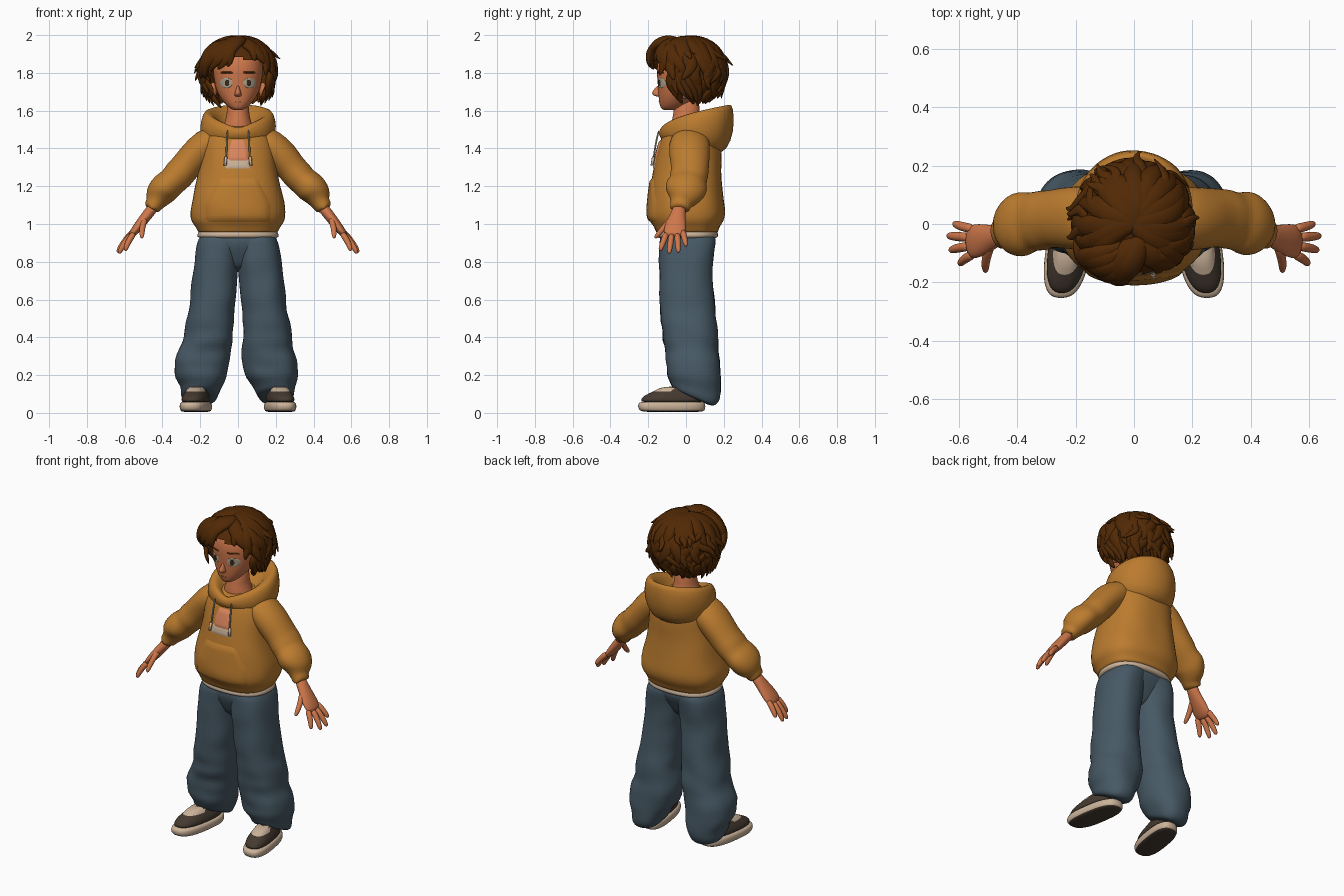
import bpy, bmesh, math, random
from mathutils import Vector, noise
from mathutils.bvhtree import BVHTree

random.seed(4)
if "Cube" in bpy.data.objects:
    bpy.data.objects.remove(bpy.data.objects["Cube"])


def material(name, *rgb):
    m = bpy.data.materials.new(name)
    m.use_nodes = True
    m.diffuse_color = (*rgb, 1)
    bsdf = m.node_tree.nodes["Principled BSDF"]
    bsdf.inputs["Base Color"].default_value = (*rgb, 1)
    bsdf.inputs["Roughness"].default_value = 0.8
    return m


OCHRE = material("ochre_cotton", .5, .2, .028)
DENIM = material("blue_denim", .063, .1, .13)
HAIR = material("brown_hair", .083, .022, .0015)
SKIN = material("warm_skin", .62, .185, .07)
SHOE = material("dark_shoe_brown", .06, .042, .03)
CREAM = material("cream", .6, .45, .32)
EYE = material("eye_grey", .42, .37, .27)
IRIS = material("iris_brown", .05, .025, .01)
CORAL = material("coral_print", .72, .24, .11)
LIP = material("lip", .45, .11, .04)


def finish(name, bm, mats, smooth=1, rule=None):
    bmesh.ops.recalc_face_normals(bm, faces=bm.faces)
    for f in bm.faces:
        f.smooth = True
        if rule:
            f.material_index = rule(f)
    me = bpy.data.meshes.new(name)
    bm.to_mesh(me)
    bm.free()
    ob = bpy.data.objects.new(name, me)
    bpy.context.collection.objects.link(ob)
    for m in mats:
        me.materials.append(m)
    if smooth:
        ob.modifiers.new("smooth", "SUBSURF").levels = smooth
        ob.modifiers["smooth"].render_levels = smooth
    return ob


def skin(bm, rings, folds=0):
    rows = []
    for ring in rings:
        mid = sum(ring, Vector()) / len(ring)
        rows.append([bm.verts.new(mid + (p - mid) * (1 + folds * noise.noise((p.x * 8, p.y * 8, p.z * 14))))
                     for p in ring])
    n = len(rows[0])
    for a, b in zip(rows, rows[1:]):
        for i in range(n):
            bm.faces.new((a[i], a[(i + 1) % n], b[(i + 1) % n], b[i]))
    bm.faces.new(rows[0])
    bm.faces.new(rows[-1])


# Level or tilted rounded section: centre x, half width, front y, back y, front z, back z
def section(cx, rx, yf, yb, zf, zb=None, e=2.0, bend=1.0, n=28):
    zb = zf if zb is None else zb
    pts = []
    for i in range(n):
        a = math.tau * i / n
        s, c = math.sin(a), math.cos(a)
        x = math.copysign(abs(s) ** (2 / e), s)
        y = math.copysign(abs(c) ** (2 / e), c)
        t = ((1 - y) / 2) ** bend
        pts.append(Vector((cx + rx * x, (yf + yb) / 2 - (yb - yf) / 2 * y, zf + (zb - zf) * t)))
    return pts


def loft(name, rows, mats, folds=0, rule=None, **kw):
    bm = bmesh.new()
    skin(bm, [section(*r, **kw) for r in rows], folds)
    return finish(name, bm, mats, 1, rule)


# Tube through (x, y, z, radius along y, radius across)
def tube(bm, path, n=12, folds=0, centre=None):
    pts = [Vector(p[:3]) for p in path]
    rings = []
    for i, p in enumerate(pts):
        t = (pts[min(i + 1, len(pts) - 1)] - pts[max(i - 1, 0)]).normalized()
        u = (p - centre) if centre else Vector((0, 1, 0))
        u = (u - t * u.dot(t)).normalized()
        v = t.cross(u)
        rings.append([p + u * path[i][3] * math.cos(math.tau * k / n)
                      + v * path[i][4] * math.sin(math.tau * k / n) for k in range(n)])
    skin(bm, rings, folds)


def ball(name, loc, size, mat):
    bm = bmesh.new()
    bmesh.ops.create_uvsphere(bm, u_segments=20, v_segments=12, radius=1)
    for v in bm.verts:
        v.co = Vector(loc) + v.co * Vector(size)
    return finish(name, bm, [mat], 0)


# Thin plate laid on the front of a target; rows are (z, x from, x to)
def plate(name, target, rows, mat, lift=.005, cols=10):
    bpy.context.view_layer.update()
    tree = BVHTree.FromObject(target, bpy.context.evaluated_depsgraph_get())
    bm = bmesh.new()
    grid = []
    for j, (z, x0, x1) in enumerate(rows):
        line = []
        for i in range(cols + 1):
            x = x0 + (x1 - x0) * i / cols
            hit = tree.ray_cast(Vector((x, -1, z)), Vector((0, 1, 0)))[0]
            edge = i in (0, cols) or j in (0, len(rows) - 1)
            line.append(bm.verts.new((x, (hit.y if hit else 0) - (-.002 if edge else lift), z)))
        grid.append(line)
    for a, b in zip(grid, grid[1:]):
        for i in range(cols):
            bm.faces.new((a[i], a[i + 1], b[i + 1], b[i]))
    return finish(name, bm, [mat], 0)


def oval(x, z, rx, rz, n=10):
    return [(z + rz * math.cos(math.pi * i / n), x - rx * math.sin(math.pi * i / n) - .0005,
             x + rx * math.sin(math.pi * i / n) + .0005) for i in range(n + 1)]


# Hoodie body, hood and shirt hem
body = loft("hoodie_body", [(0, .19, -.14, .155, .965), (0, .217, -.16, .17, .947), (0, .224, -.167, .177, .985),
    (0, .25, -.192, .2, 1.012), (0, .254, -.2, .208, 1.06), (0, .246, -.2, .205, 1.12), (0, .228, -.19, .195, 1.2),
    (0, .21, -.175, .187, 1.28), (0, .203, -.16, .187, 1.36), (0, .198, -.142, .185, 1.43),
    (0, .17, -.12, .165, 1.49), (0, .11, -.08, .12, 1.53)], [OCHRE], .05, e=2.4)
loft("hood", [(0, .085, -.055, .12, 1.46, 1.52), (0, .107, -.095, .18, 1.495, 1.58), (0, .15, -.115, .22, 1.508, 1.63),
    (0, .18, -.132, .243, 1.506, 1.637), (0, .2, -.145, .256, 1.488, 1.585), (0, .208, -.146, .254, 1.465, 1.49),
    (0, .18, -.125, .222, 1.44, 1.39), (0, .12, -.08, .15, 1.42, 1.36)], [OCHRE], .04, bend=.52)
loft("shirt_hem", [(0, .19, -.14, .15, .98), (0, .216, -.158, .171, .955), (0, .219, -.16, .173, .93),
    (0, .2, -.14, .155, .922)], [CREAM], e=2.4)

# Pouch pocket, chest print and drawstrings
plate("pouch_pocket", body, [(1.245 - .02 * i, -.1 - .011 * min(i, 7), .1 + .011 * min(i, 7)) for i in range(13)],
      OCHRE, .009, 16)
plate("chest_print", body, [(1.447 - .015 * i, -.034 - .005 * min(i, 4), .036 + .005 * min(i, 4)) for i in range(9)],
      CORAL, .007)
plate("print_edge", body, [(1.35 - .012 * i, -.062 - .003 * min(i, 4), .062 + .001 * i) for i in range(6)], CREAM, .004)
cords, tips = bmesh.new(), bmesh.new()
for s in (-1, 1):
    tube(cords, [(s * .055, -.142, 1.5, .005, .005), (s * .059, -.156, 1.45, .005, .005),
                 (s * .061, -.167, 1.38, .005, .005), (s * .064, -.172, 1.35, .005, .005)], 8)
    tube(tips, [(s * .064, -.172, 1.355, .008, .008), (s * .068, -.18, 1.31, .008, .008)], 8)
finish("drawstrings", cords, [EYE])
finish("drawstring_tips", tips, [CREAM], 0)

# Trouser seat, tucked between the legs
loft("trouser_seat", [(0, .19, -.13, .145, .96), (0, .206, -.141, .158, .92), (0, .19, -.134, .14, .87),
    (0, .12, -.105, .105, .81), (0, .05, -.08, .08, .75)], [DENIM], e=2.4)

for s, side in ((1, "left"), (-1, "right")):
    # Trouser leg: z, inner x, outer x, front y, back y, drop at the back
    leg = [(.96, -.03, .185, -.12, .135, 0), (.925, -.03, .212, -.143, .16, 0), (.87, -.012, .224, -.145, .153, 0),
           (.8, -.006, .232, -.145, .145, 0), (.74, 0, .24, -.142, .138, 0), (.67, .008, .248, -.142, .142, 0),
           (.6, .014, .254, -.142, .15, 0), (.54, .02, .258, -.132, .154, 0), (.48, .018, .276, -.137, .16, 0),
           (.43, .03, .28, -.122, .17, 0), (.38, .024, .288, -.13, .172, 0), (.335, .03, .303, -.105, .166, 0),
           (.285, .03, .326, -.112, .18, 0), (.24, .042, .33, -.1, .182, .01), (.2, .052, .325, -.106, .188, .03),
           (.165, .08, .3, -.085, .184, .045), (.14, .095, .302, -.08, .178, .065),
           (.12, .108, .295, -.06, .155, .08), (.115, .13, .27, -.03, .125, .08)]
    loft(side + "_trouser_leg", [(s * (a + b) / 2 - (.01 if .18 < z < .36 else 0), (b - a) / 2, yf, yb, z, z - d)
                                 for z, a, b, yf, yb, d in leg], [DENIM], .09, e=2.3)

    # Shoe: sole with dark tread, dark upper with cream tongue
    sole = loft(side + "_shoe_sole", [(0, .06, -.22, .08, .004), (0, .075, -.246, .1, .01), (0, .079, -.257, .105, .033),
        (0, .075, -.252, .1, .056), (0, .06, -.23, .09, .06)], [CREAM, SHOE], 0,
        lambda f: int(f.calc_center_median().z < .009), e=2.7)
    upper = loft(side + "_shoe_upper", [(0, .07, -.243, .095, .05), (0, .07, -.24, .095, .072), (0, .065, -.222, .09, .093),
        (0, .052, -.172, .088, .114), (0, .044, -.14, .085, .134), (0, .03, -.09, .08, .14)], [SHOE, CREAM], 0,
        lambda f: int(f.calc_center_median().z > .118 and -.18 < f.calc_center_median().y < -.07), e=2.5)
    for ob in (sole, upper):
        for v in ob.data.vertices:
            v.co.x += s * (.212 - .15 * v.co.y)

    # Sleeve with gathered cuff
    bm = bmesh.new()
    tube(bm, [(s * x, y, z, a, b) for x, y, z, a, b in (
        (.09, .02, 1.46, .1, .08), (.17, .02, 1.42, .11, .09), (.235, .02, 1.355, .108, .088),
        (.285, .018, 1.295, .1, .08), (.315, .015, 1.26, .107, .086), (.345, .01, 1.225, .098, .076),
        (.374, .003, 1.203, .11, .082), (.403, -.005, 1.176, .11, .081), (.422, -.012, 1.15, .096, .072),
        (.432, -.022, 1.122, .07, .056), (.443, -.03, 1.105, .053, .045), (.464, -.035, 1.074, .053, .046),
        (.458, -.035, 1.082, .038, .032))], 24, .1)
    finish(side + "_sleeve", bm, [OCHRE])

    # Hand: palm, four fingers and thumb
    bm = bmesh.new()
    tube(bm, [(s * x, y, z, a, b) for x, y, z, a, b in (
        (.44, -.03, 1.1, .036, .032), (.475, -.042, 1.055, .038, .029), (.51, -.052, 1.01, .054, .028),
        (.545, -.06, .965, .062, .024), (.572, -.062, .932, .055, .016))], 14)
    for base, tip in (((.548, -.018, .965), (.617, .002, .882)), ((.562, -.046, .95), (.638, -.04, .848)),
                      ((.56, -.075, .948), (.63, -.09, .843)), ((.548, -.102, .955), (.597, -.138, .858)),
                      ((.49, -.07, 1.035), (.508, -.165, .925))):
        a, b = Vector(base), Vector(tip)
        path = []
        for k, r in ((0, .018), (.35, .017), (.7, .0155), (.92, .012), (1, .005)):
            p = a.lerp(b, k)
            path.append((s * (p.x + .008 * math.sin(k * math.pi)), p.y, p.z, r, r))
        tube(bm, path, 10)
    finish(side + "_hand", bm, [SKIN])
    ball(side + "_ear", (s * .132, .0, 1.705), (.02, .032, .045), SKIN)

# Neck, head and nose
loft("neck", [(0, .1, -.085, .1, 1.47), (0, .075, -.08, .085, 1.53), (0, .058, -.068, .07, 1.57),
              (0, .058, -.06, .075, 1.68)], [SKIN])
head = loft("head", [(0, .02, -.12, -.06, 1.602), (0, .045, -.134, -.02, 1.612), (0, .073, -.142, .02, 1.64),
    (0, .1, -.146, .07, 1.675), (0, .118, -.149, .1, 1.715), (0, .126, -.151, .12, 1.755), (0, .134, -.157, .14, 1.81),
    (0, .13, -.15, .14, 1.87), (0, .1, -.11, .11, 1.93), (0, .04, -.04, .05, 1.95)], [SKIN], e=2.2)
loft("nose", [(0, .012, -.155, -.12, 1.674), (0, .02, -.174, -.12, 1.681), (0, .018, -.185, -.12, 1.693),
              (0, .011, -.17, -.12, 1.712), (0, .006, -.153, -.12, 1.735)], [SKIN], n=14)

# Eyes, brows and mouth
for s, side in ((1, "left"), (-1, "right")):
    plate(side + "_eye", head, oval(s * .062, 1.747, .036, .027), EYE, .003)
    plate(side + "_iris", head, oval(s * .058, 1.747, .013, .017), IRIS, .005)
    plate(side + "_brow", head, [(1.808 - .004 * i, s * .062 - .034, s * .062 + .034) for i in range(4)], HAIR, .005)
plate("mouth", head, oval(0, 1.645, .022, .003, 6), LIP, .003)

# Hair cap, open over the face
C, R = Vector((0, .006, 1.814)), Vector((.184, .192, .163))
bm = bmesh.new()
bmesh.ops.create_uvsphere(bm, u_segments=40, v_segments=28, radius=1)
for v in bm.verts:
    v.co = C + v.co * R
centres = [(f, f.calc_center_median()) for f in bm.faces]
gap = [f for f, p in centres if p.z < 1.675 or (p.y < .01 and p.z < 1.8 - .45 * p.y)]
bmesh.ops.delete(bm, geom=gap, context="FACES")
finish("hair_cap", bm, [HAIR], 0)


# Lock running over the cap from one (azimuth, elevation) to another; azimuth 0 is the front
def lock(bm, a0, e0, a1, e1, r, flick=.03, rise=0, drop=0, steps=9):
    path = []
    for i in range(steps):
        t = i / (steps - 1)
        a = math.radians(a0 + (a1 - a0) * t + 8 * math.sin(t * 5 + a0))
        e = math.radians(e0 + (e1 - e0) * t)
        d = Vector((math.sin(a) * math.cos(e), -math.cos(a) * math.cos(e), math.sin(e)))
        p = C + d * R + d * (rise * math.sin(math.pi * t) + flick * t ** 3)
        p.z -= drop * t * t
        w = r * max(.08, math.sin(math.pi * (.16 + .82 * t)) ** .7)
        path.append((*p, w * .6, w))
    tube(bm, path, 8, 0, C)


bm = bmesh.new()
for i in range(15):  # crown
    a = 55 + i * 250 / 14
    lock(bm, a - 12, 98, a + random.uniform(-8, 14), random.uniform(-12, 12), .046, .02, .004)
for top, low, count, drop in ((40, -22, 15, 0), (12, -42, 15, .01), (-12, -58, 14, .022)):  # sides and back
    for i in range(count):
        a = 78 + 204 * i / (count - 1) + random.uniform(-5, 5)
        lock(bm, a, top, a + random.uniform(-16, 16), low + random.uniform(-7, 7), .036,
             random.uniform(.01, .04), .006, drop)
for i in range(8):  # fringe swept to the right side
    lock(bm, 8 - 5 * i, 76 - 2 * i, -14 - 10 * i, 9 - 4 * i, .047, .016, .034)
for i in range(7):  # fringe swept to the left side
    lock(bm, 12 + 5 * i, 74 - 2 * i, 36 + 8 * i, 16 - 5 * i, .038, .01, .016)
for s in (-1, 1):  # temples
    for i in range(5):
        lock(bm, s * (70 + 7 * i), 15, s * (80 + 7 * i), -32 - 6 * i, .026, .045, .006, .02)
for i in range(26):  # loose flicks
    a = random.uniform(65, 295)
    e = random.uniform(-40, 40)
    lock(bm, a, e + 18, a + random.choice((-18, 18)), e - 14, .022, random.uniform(.03, .06), .014)
finish("hair_locks", bm, [HAIR], 1)
